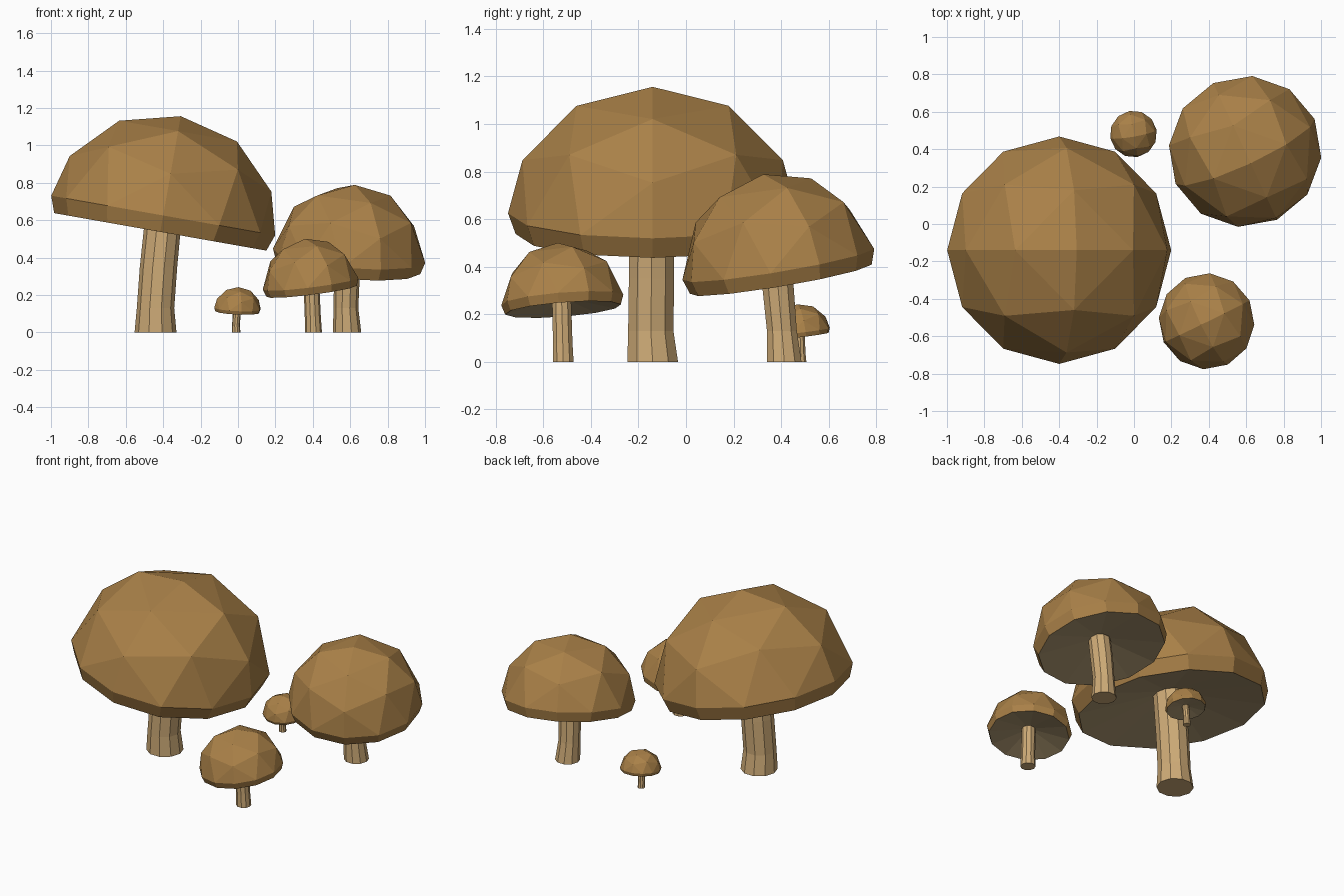
import bpy, bmesh, math
from mathutils import Vector, Matrix

if "Cube" in bpy.data.objects:
    bpy.data.objects.remove(bpy.data.objects["Cube"])


def srgb(r, g, b):
    f = lambda c: c / 12.92 if c <= 0.04045 else ((c + 0.055) / 1.055) ** 2.4
    return (f(r / 255), f(g / 255), f(b / 255), 1)


def material(name, col):
    m = bpy.data.materials.new(name)
    m.diffuse_color = col
    m.use_nodes = True
    m.node_tree.nodes["Principled BSDF"].inputs["Base Color"].default_value = m.diffuse_color
    return m


CAP = material("cap brown", srgb(170, 129, 72))
GILL = material("gill grey tan", srgb(168, 147, 110))
STEM = material("stem tan", srgb(206, 171, 119))


def finish(bm, name, mats):
    bmesh.ops.recalc_face_normals(bm, faces=bm.faces)
    me = bpy.data.meshes.new(name)
    bm.to_mesh(me)
    bm.free()
    for m in mats:
        me.materials.append(m)
    ob = bpy.data.objects.new(name, me)
    bpy.context.collection.objects.link(ob)


# Faceted dome: octahedral sphere with 4, 8 and 12 vertex rings, rim and hollow gills
def cap(name, centre, radius, height, normal, yaw):
    bm = bmesh.new()
    rot = Vector((0, 0, 1)).rotation_difference(Vector(normal)).to_matrix().to_4x4()
    mat = (Matrix.Translation(centre) @ rot @ Matrix.Rotation(math.radians(yaw), 4, 'Z')
           @ Matrix.Diagonal((radius, radius, height, 1)))

    def ring(n, shape):
        out = []
        for i in range(n):
            r, z = shape[i % len(shape)]
            a = math.tau * i / n
            out.append(bm.verts.new(mat @ Vector((r * math.cos(a), r * math.sin(a), z))))
        return out

    rings = [ring(1, [(0, 1)]), ring(4, [(0.526, 0.85)]),
             ring(8, [(0.9, 0.42), (0.816, 0.577)]), ring(12, [(1, 0)])]
    for k in range(3):
        up, lo = rings[k], rings[k + 1]
        for q in range(4):
            for j in range(k + 1):
                b = [lo[(q * (k + 1) + j + d) % len(lo)] for d in (0, 1)]
                a = [up[(q * k + j + d) % len(up)] for d in (0, 1)]
                bm.faces.new((a[0], b[0], b[1]))
                if j < k:
                    bm.faces.new((a[0], b[1], a[1]))
    rim = ring(12, [(0.947, -0.165)])
    hub = bm.verts.new(mat @ Vector((0, 0, 0.05)))
    for i in range(12):
        n = (i + 1) % 12
        bm.faces.new((rings[3][i], rim[i], rim[n], rings[3][n]))
        bm.faces.new((rim[n], rim[i], hub)).material_index = 1
    finish(bm, name, [CAP, GILL])


# Gently bent stem swept through (x, y, z, radius) stations
def stem(name, stations, sides=10):
    bm = bmesh.new()
    rings = [[bm.verts.new((x + r * math.cos(math.tau * i / sides),
                            y + r * math.sin(math.tau * i / sides), z))
              for i in range(sides)] for x, y, z, r in stations]
    for a, b in zip(rings, rings[1:]):
        for i in range(sides):
            n = (i + 1) % sides
            bm.faces.new((a[i], a[n], b[n], b[i]))
    bm.faces.new(rings[0])
    bm.faces.new(rings[-1])
    finish(bm, name, [STEM])


# Large mushroom
cap("large_cap", (-0.4, -0.14, 0.625), 0.608, 0.539, (0.174, 0, 0.985), 0)
stem("large_stem", [(-0.441, -0.14, 0, 0.112), (-0.441, -0.148, 0.13, 0.1),
                    (-0.425, -0.145, 0.35, 0.1), (-0.396, -0.142, 0.64, 0.098)])

# Medium mushroom
cap("medium_cap", (0.594, 0.388, 0.41), 0.41, 0.385, (0.08, -0.168, 1), 25)
stem("medium_stem", [(0.583, 0.413, 0, 0.076), (0.577, 0.403, 0.13, 0.066),
                     (0.582, 0.388, 0.3, 0.069), (0.592, 0.38, 0.42, 0.068)])

# Small mushroom
cap("small_cap", (0.388, -0.52, 0.26), 0.258, 0.243, (-0.125, -0.08, 1), 26)
stem("small_stem", [(0.403, -0.516, 0, 0.046), (0.4, -0.518, 0.08, 0.043),
                    (0.392, -0.523, 0.27, 0.042)])

# Tiny mushroom
cap("tiny_cap", (-0.003, 0.481, 0.128), 0.126, 0.115, (0.045, -0.12, 1), 10)
stem("tiny_stem", [(-0.01, 0.484, 0, 0.023), (-0.011, 0.482, 0.04, 0.021),
                   (-0.004, 0.479, 0.132, 0.021)])
